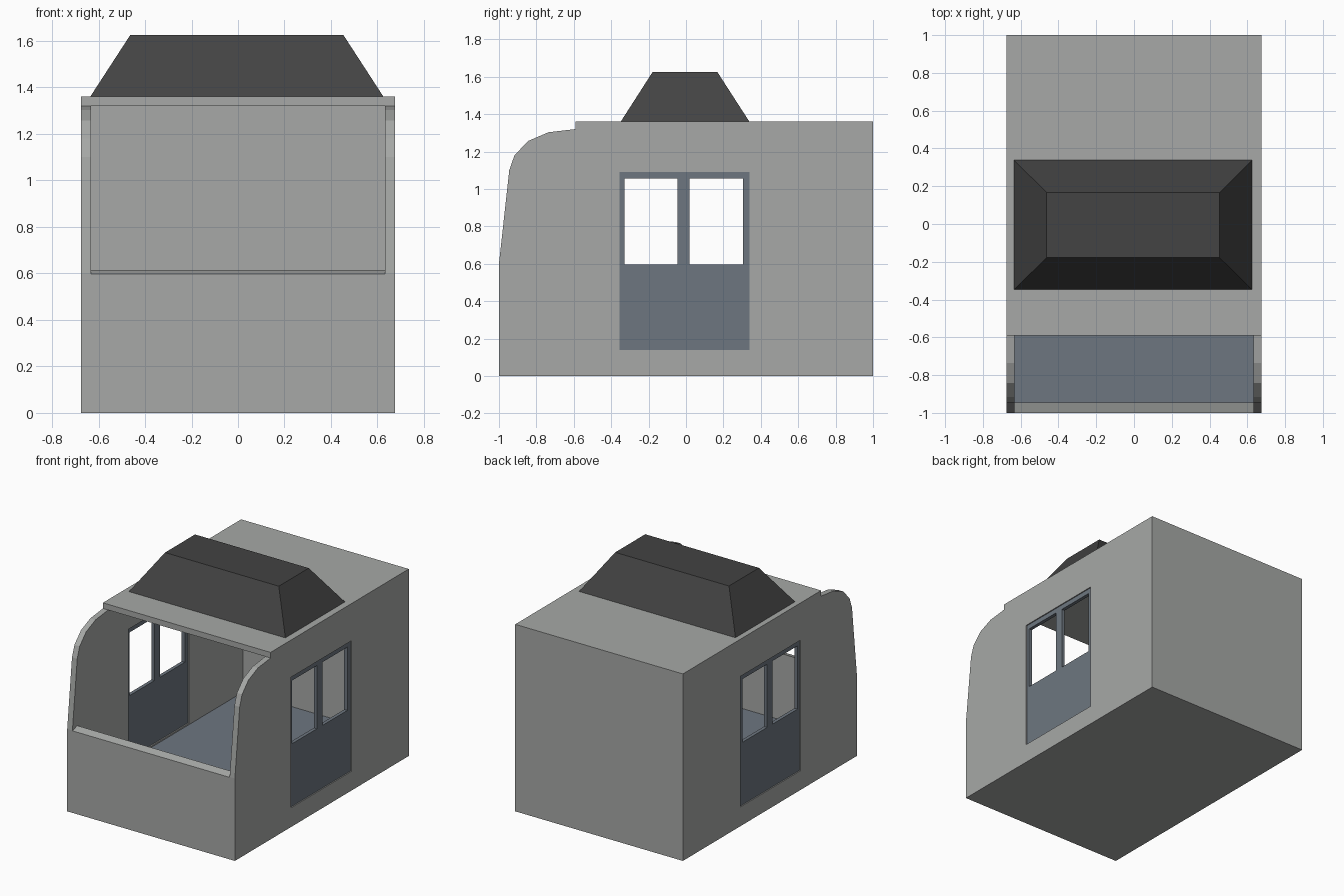
import bpy, bmesh

if "Cube" in bpy.data.objects:
    bpy.data.objects.remove(bpy.data.objects["Cube"])


def material(name, rgb):
    m = bpy.data.materials.new(name)
    m.diffuse_color = (*rgb, 1)
    m.use_nodes = True
    m.node_tree.nodes["Principled BSDF"].inputs["Base Color"].default_value = m.diffuse_color
    return m


GREY = material("wall grey", (0.385, 0.395, 0.385))
BLUE = material("slate blue", (0.155, 0.183, 0.216))
DARK = material("dark roof grey", (0.056, 0.056, 0.056))


def finish(bm, name, mat):
    bmesh.ops.recalc_face_normals(bm, faces=bm.faces[:])
    me = bpy.data.meshes.new(name)
    bm.to_mesh(me)
    bm.free()
    me.materials.append(mat)
    ob = bpy.data.objects.new(name, me)
    bpy.context.scene.collection.objects.link(ob)
    return ob


def box(name, mat, x, y, z):
    bm = bmesh.new()
    bmesh.ops.create_cube(bm, size=1)
    for v in bm.verts:
        v.co = [a[0] if c < 0 else a[1] for a, c in zip((x, y, z), v.co)]
    return finish(bm, name, mat)


def rect(y0, y1, z0, z1):
    return [(y0, z0), (y1, z0), (y1, z1), (y0, z1)]


def panel(name, mat, loops, x0, x1):
    """Plate in the YZ plane: first loop is the outline, the others are holes."""
    bm = bmesh.new()
    edges = []
    for loop in loops:
        vs = [bm.verts.new((x0, y, z)) for y, z in loop]
        edges += [bm.edges.new((vs[i - 1], vs[i])) for i in range(len(vs))]
    bmesh.ops.triangle_fill(bm, use_beauty=True, use_dissolve=False, edges=edges)
    ext = bmesh.ops.extrude_face_region(bm, geom=bm.faces[:], use_keep_orig=True)
    for v in ext["geom"]:
        if isinstance(v, bmesh.types.BMVert):
            v.co.x = x1
    return finish(bm, name, mat)


# Side walls with curved front edge, and recessed doors with two windows
outline = [(-1, 0), (1, 0), (1, 1.32), (-0.59, 1.32), (-0.735, 1.303), (-0.843, 1.257),
           (-0.917, 1.18), (-0.945, 1.10), (-1, 0.6)]
doorway = rect(-0.355, 0.34, 0.14, 1.09)
panes = [rect(-0.33, -0.045, 0.595, 1.055), rect(0.02, 0.305, 0.595, 1.055)]
for side, s in (("left", -1), ("right", 1)):
    panel(side + "_wall", GREY, [outline, doorway], s * 0.633, s * 0.675)
    panel(side + "_door", BLUE, [doorway] + panes, s * 0.642, s * 0.667)

# Front wall with a slightly sloping sill
front = panel("front_wall", GREY,
              [[(-1, 0), (-0.945, 0), (-0.945, 0.614), (-1, 0.597)]], -0.633, 0.633)

# Back wall, base and floor
box("back_wall", GREY, (-0.633, 0.633), (0.96, 1), (0, 1.32))
box("base", GREY, (-0.633, 0.633), (-0.945, 0.96), (0, 0.12))
box("floor", BLUE, (-0.633, 0.633), (-0.945, 0.96), (0.12, 0.13))

# Flat roof slab
box("roof", GREY, (-0.675, 0.675), (-0.59, 1), (1.32, 1.361))

# Tapered roof housing
housing = box("roof_housing", DARK, (-0.637, 0.627), (-0.35, 0.34), (1.358, 1.626))
for v in housing.data.vertices:
    if v.co.z > 1.5:
        v.co.x = -0.463 if v.co.x < 0 else 0.453
        v.co.y = -0.178 if v.co.y < 0 else 0.167
